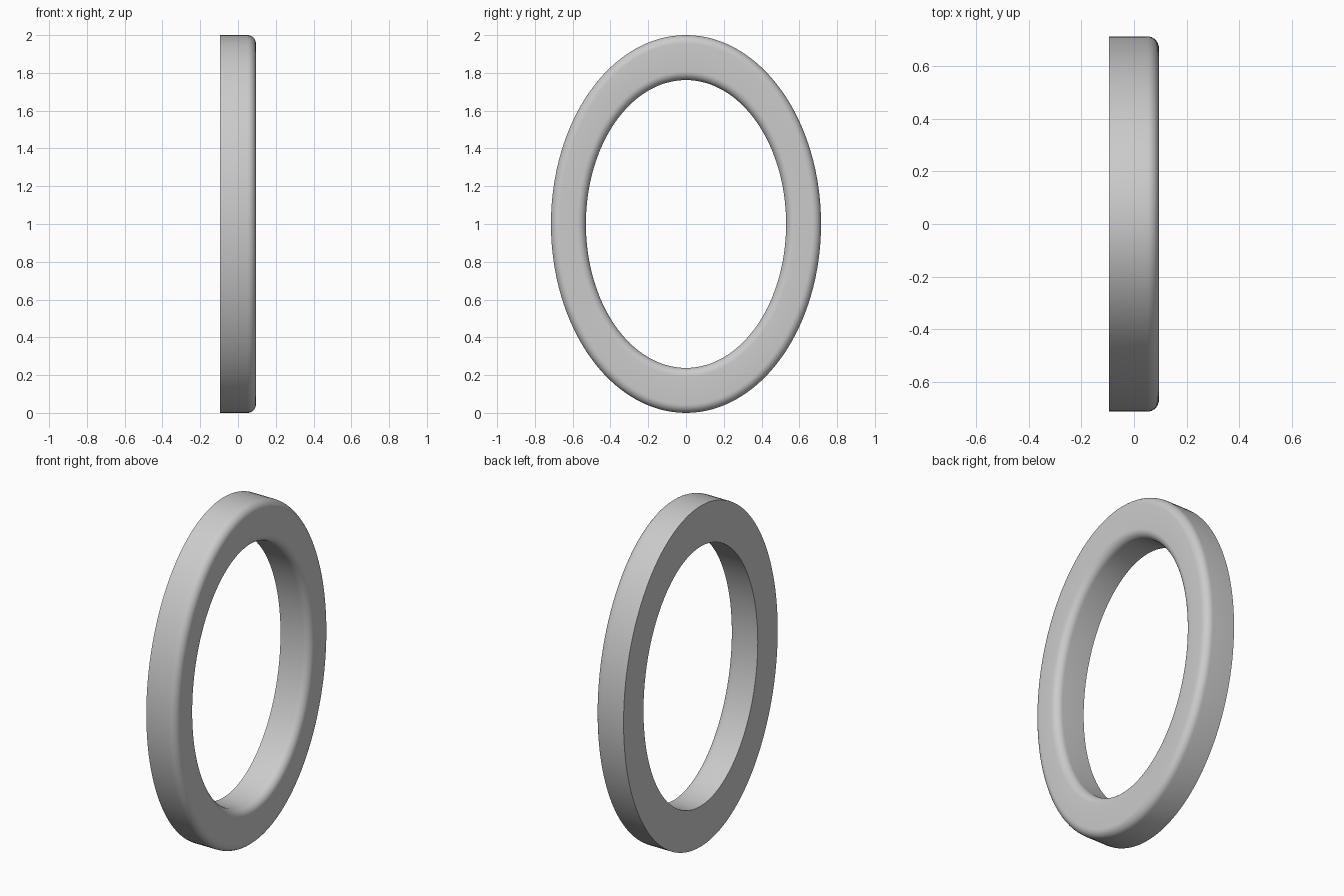
import bpy, bmesh, math

cube = bpy.data.objects.get("Cube")
if cube:
    bpy.data.objects.remove(cube, do_unlink=True)

SEGMENTS = 128
STEPS = 8
HALF_DEPTH = 0.095
FILLET = 0.045
OUTER = (0.715, 1.0)
INNER = (0.53, 0.762)

grey = bpy.data.materials.new("plain grey")
grey.use_nodes = True
colour = (0.6, 0.6, 0.6, 1)
grey.diffuse_color = colour
grey.node_tree.nodes["Principled BSDF"].inputs["Base Color"].default_value = colour


def ellipse_point(radii, angle, offset, x):
    """Point on an ellipse, moved along the ellipse normal by offset."""
    a, b = radii
    c, s = math.cos(angle), math.sin(angle)
    n = math.hypot(b * c, a * s)
    return (x, a * c + offset * b * c / n, 1 + b * s + offset * a * s / n)


# Cross-section: square edges on the flat side, rounded edges on the other
arc = [i / STEPS * math.pi / 2 for i in range(STEPS + 1)]
fillet = [(FILLET * (1 - math.cos(t)), HALF_DEPTH - FILLET * (1 - math.sin(t))) for t in arc]
section = [(OUTER, 0, -HALF_DEPTH)]
section += [(OUTER, -inset, x) for inset, x in fillet]
section += [(INNER, inset, x) for inset, x in reversed(fillet)]
section += [(INNER, 0, -HALF_DEPTH)]

# Sweep the section around the oval
bm = bmesh.new()
rings = []
for i in range(SEGMENTS):
    angle = 2 * math.pi * i / SEGMENTS
    rings.append([bm.verts.new(ellipse_point(r, angle, o, x)) for r, o, x in section])
count = len(section)
for i, ring in enumerate(rings):
    following = rings[(i + 1) % SEGMENTS]
    for j in range(count):
        k = (j + 1) % count
        bm.faces.new((ring[j], following[j], following[k], ring[k]))
bmesh.ops.recalc_face_normals(bm, faces=bm.faces)

mesh = bpy.data.meshes.new("oval_ring")
bm.to_mesh(mesh)
bm.free()
mesh.materials.append(grey)
ring_object = bpy.data.objects.new("oval_ring", mesh)
bpy.context.collection.objects.link(ring_object)

# Smooth the curves, keep the square edges crisp
bpy.ops.object.select_all(action="DESELECT")
ring_object.select_set(True)
bpy.context.view_layer.objects.active = ring_object
bpy.ops.object.shade_smooth_by_angle(angle=math.radians(40))
